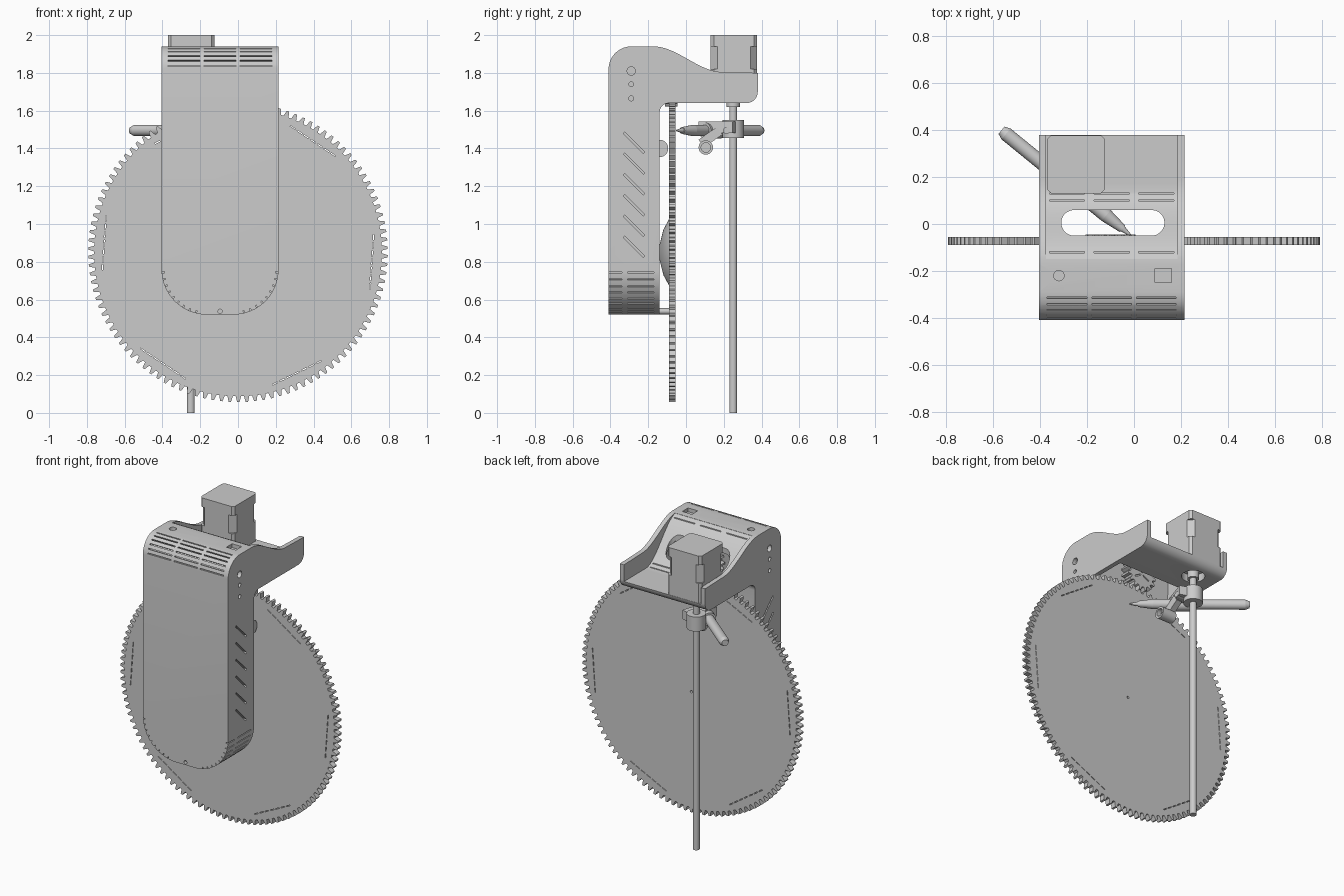
import bpy, bmesh
from math import sin, cos, pi, radians, tau
from mathutils import Matrix, Vector

if "Cube" in bpy.data.objects:
    bpy.data.objects.remove(bpy.data.objects["Cube"])

GREY = (0.6, 0.6, 0.6, 1)
grey = bpy.data.materials.new("light grey")
grey.use_nodes = True
grey.diffuse_color = GREY
grey.node_tree.nodes["Principled BSDF"].inputs["Base Color"].default_value = GREY

LEFT, RIGHT, FRONT, BACK = -0.405, 0.215, -0.41, -0.14
WALL = 0.03


def finish(name, bm):
    bmesh.ops.recalc_face_normals(bm, faces=bm.faces)
    mesh = bpy.data.meshes.new(name)
    bm.to_mesh(mesh)
    bm.free()
    mesh.materials.append(grey)
    obj = bpy.data.objects.new(name, mesh)
    bpy.context.collection.objects.link(obj)
    return obj


def select(obj):
    bpy.ops.object.select_all(action="DESELECT")
    obj.select_set(True)
    bpy.context.view_layer.objects.active = obj


def smooth(obj):
    select(obj)
    bpy.ops.object.shade_smooth_by_angle(angle=radians(35))


def prism(name, points, axis, lo, hi):
    """Extrude a closed 2D profile along one axis."""
    place = {"x": lambda u, v, w: (w, u, v),
             "y": lambda u, v, w: (u, w, v),
             "z": lambda u, v, w: (u, v, w)}[axis]
    bm = bmesh.new()
    face = bm.faces.new([bm.verts.new(place(u, v, lo)) for u, v in points])
    new = bmesh.ops.extrude_face_region(bm, geom=[face])["geom"]
    shift = Vector(place(0, 0, hi - lo))
    bmesh.ops.translate(bm, vec=shift, verts=[v for v in new if isinstance(v, bmesh.types.BMVert)])
    return finish(name, bm)


def arc(cu, cv, r, start, end, n=10):
    angles = [radians(start + (end - start) * i / n) for i in range(n + 1)]
    return [(cu + r * cos(a), cv + r * sin(a)) for a in angles]


def rod(name, a, b, r1, r2=None, sides=32):
    a, b = Vector(a), Vector(b)
    d = b - a
    bm = bmesh.new()
    turn = Matrix.Translation((a + b) / 2) @ d.to_track_quat("Z", "Y").to_matrix().to_4x4()
    bmesh.ops.create_cone(bm, cap_ends=True, segments=sides, radius1=r1,
                          radius2=r1 if r2 is None else r2, depth=d.length, matrix=turn)
    obj = finish(name, bm)
    smooth(obj)
    return obj


def add_box(bm, centre, size, angle=0, axis="Y"):
    m = Matrix.Translation(centre) @ Matrix.Rotation(angle, 4, axis) @ Matrix.Diagonal((*size, 1))
    bmesh.ops.create_cube(bm, size=1, matrix=m)


def boolean(obj, cutter, operation="DIFFERENCE"):
    select(obj)
    mod = obj.modifiers.new("cut", "BOOLEAN")
    mod.object, mod.operation, mod.solver = cutter, operation, "EXACT"
    bpy.ops.object.modifier_apply(modifier=mod.name)
    bpy.data.objects.remove(cutter)


def drop(y, depth, end):
    t = min(max((y + 0.17) / (end + 0.17), 0), 1)
    return 1.94 - depth * t * t * (3 - 2 * t)


def deck(y):
    return drop(y, 0.25, 0.15)


# Housing: side outline crossed with the round-bottomed front outline
steps = [-0.17 + 0.02 * i for i in range(19)]
side = [(FRONT, 0.4)] + arc(-0.29, 1.82, 0.12, 180, 90)
side += [(y, drop(y, 0.135, 0.19)) for y in steps] + [(0.38, 1.80)]
side += arc(0.32, 1.70, 0.06, 0, -90) + arc(-0.09, 1.59, 0.05, 90, 180) + [(BACK, 0.4)]
housing = prism("housing", side, "x", LEFT, RIGHT)
outline = arc(LEFT + 0.24, 0.76, 0.24, 180, 270, 16) + arc(RIGHT - 0.24, 0.76, 0.24, 270, 360, 16)
boolean(housing, prism("outline", outline + [(RIGHT, 2.2), (LEFT, 2.2)], "y", -0.6, 0.6), "INTERSECT")

# Recess above the rear deck, hollow below the sloping cover
above = [(y, deck(y)) for y in steps[1:]] + [(0.5, 1.69), (0.5, 2.1), (-0.15, 2.1)]
boolean(housing, prism("deck_recess", above, "x", LEFT + WALL, RIGHT - WALL))
below = [(BACK, 1.5)] + [(y, deck(y) - 0.035) for y in steps[2:14]] + [(0.10, 1.5)]
boolean(housing, prism("hollow", below, "x", LEFT + WALL, RIGHT - WALL))

# Oval opening in the cover
oval = arc(-0.255, 0.005, 0.055, 90, 270) + arc(0.075, 0.005, 0.055, -90, 90)
boolean(housing, prism("oval_cutter", oval, "z", 1.5, 2.1))

# Vents on the shoulder, top, sides and rounded bottom
bm = bmesh.new()
thirds = [-0.285, -0.095, 0.095]
for x in thirds:
    for deg in range(8, 90, 14):
        a = radians(deg)
        add_box(bm, (x, -0.29 - 0.12 * cos(a), 1.82 + 0.12 * sin(a)), (0.17, 0.03, 0.007), -a, "X")
    add_box(bm, (x, -0.12, deck(-0.12)), (0.15, 0.006, 0.03))
    for y in (0.10, 0.13):
        add_box(bm, (x, y, deck(y)), (0.15, 0.006, 0.025))
for x in (LEFT, RIGHT):
    for i in range(6):
        add_box(bm, (x, -0.275, 0.88 + 0.11 * i), (0.05, 0.011, 0.15), radians(45), "X")
for cx, sign in ((LEFT + 0.24, -1), (RIGHT - 0.24, 1)):
    for deg in range(4, 80, 9):
        a = radians(deg)
        for y, length in ((-0.40, 0.12), (-0.24, 0.14)):
            add_box(bm, (cx + sign * 0.24 * cos(a), y, 0.76 - 0.24 * sin(a)),
                    (0.03, length, 0.006), sign * a)
add_box(bm, (0.125, -0.22, 1.94), (0.07, 0.06, 0.05))
boolean(housing, finish("vent_cutter", bm))

# Round holes
for z, r in ((1.81, 0.022), (1.74, 0.013), (1.665, 0.013)):
    for x in (LEFT, RIGHT):
        boolean(housing, rod("hole", (x - 0.025, -0.29, z), (x + 0.025, -0.29, z), r))
boolean(housing, rod("hole", (-0.32, -0.22, 1.9), (-0.32, -0.22, 2), 0.022))
boolean(housing, rod("hole", (-0.095, -0.45, 0.538), (-0.095, -0.38, 0.538), 0.011))
boolean(housing, rod("hole", (-0.25, 0.25, 1.6), (-0.25, 0.25, 1.72), 0.07))
smooth(housing)


# Gear wheels
def gear(name, x, z, root, tip, teeth, y0, y1):
    points = []
    for i in range(teeth):
        for f, r in ((0, root), (0.22, root), (0.4, tip), (0.68, tip), (0.88, root)):
            a = tau * (i + f) / teeth
            points.append((x + r * cos(a), z + r * sin(a)))
    return prism(name, points, "y", y0, y1)


DISC_Z = 0.85
disc = gear("large_gear", 0, DISC_Z, 0.762, 0.793, 110, -0.09, -0.055)
bm = bmesh.new()
for k in range(6):
    a = radians(60 * k - 4)
    for j in range(-3, 4):
        s = 0.043 * j
        add_box(bm, (0.71 * cos(a) - s * sin(a), -0.07, DISC_Z + 0.71 * sin(a) + s * cos(a)),
                (0.005, 0.1, 0.03), -a)
boolean(disc, finish("slit_cutter", bm))
boolean(disc, rod("hole", (0, -0.07, DISC_Z), (0, 0, DISC_Z), 0.008))
rod("gear_hub", (0, -0.09, DISC_Z), (0, -0.12, DISC_Z), 0.175, 0.12, 48)
rod("gear_hub_cap", (0, -0.12, DISC_Z), (0, BACK, DISC_Z), 0.12, 0.04, 48)

pinion = gear("pinion", -0.1, 1.73, 0.085, 0.107, 15, -0.11, -0.045)
rod("pinion_shaft", (-0.1, -0.15, 1.73), (-0.1, -0.10, 1.73), 0.03)
bm = bmesh.new()
for k in range(3):
    a = tau * k / 3 + pi / 2
    add_box(bm, (-0.1 + 0.035 * cos(a), -0.045, 1.73 + 0.035 * sin(a)), (0.05, 0.02, 0.009), -a)
boolean(pinion, finish("spoke_cutter", bm))

# Guide rollers and side knob behind the housing
rod("bottom_roller", (-0.095, -0.15, 0.538), (-0.095, -0.09, 0.538), 0.016)
for x, name in ((RIGHT - 0.05, "right_knob"), (LEFT + 0.05, "left_knob")):
    rod(name, (x - 0.04, BACK, 1.4), (x + 0.04, BACK, 1.4), 0.046)


# Motor: square end caps around a body with cut corners
def block(name, chamfer, z0, z1, half=0.123):
    h, c = half, chamfer
    corner = [(h, -h + c), (h, h - c)]
    points = []
    for k in range(4):
        q, s = round(cos(k * pi / 2)), round(sin(k * pi / 2))
        points += [(-0.247 + u * q - v * s, 0.254 + u * s + v * q) for u, v in corner]
    return prism(name, points, "z", z0, z1)


block("motor_base", 0.016, 1.69, 1.82)
block("motor_body", 0.035, 1.82, 1.94)
block("motor_cap", 0.016, 1.94, 2.0)
rod("coupling", (-0.25, 0.25, 1.62), (-0.25, 0.25, 1.7), 0.035)
rod("lead_rod", (-0.25, 0.25, 0), (-0.25, 0.25, 1.69), 0.021)

# Pen and its clamp on the rod
back_end, tip = Vector((-0.553, 0.39, 1.495)), Vector((-0.01, -0.052, 1.495))
along = (tip - back_end).normalized()
at = lambda d: back_end + along * d
length = (tip - back_end).length
rod("pen_end", at(-0.015), at(0.01), 0.02, 0.03)
rod("pen_barrel", at(0.01), at(length - 0.14), 0.03)
rod("pen_grip", at(length - 0.14), at(length - 0.05), 0.03, 0.018)
rod("pen_point", at(length - 0.05), tip, 0.014, 0.003)
rod("rod_collar", (-0.25, 0.25, 1.455), (-0.25, 0.25, 1.55), 0.058)
rod("pen_sleeve", at(0.33), at(0.46), 0.042)
bm = bmesh.new()
add_box(bm, (-0.22, 0.17, 1.512), (0.09, 0.19, 0.06), radians(-18), "Z")
add_box(bm, (-0.19, 0.13, 1.46), (0.04, 0.12, 0.05), radians(35), "X")
finish("clamp_arm", bm)
tube = rod("clamp_tube", (-0.21, 0.105, 1.405), (-0.11, 0.105, 1.405), 0.038)
boolean(tube, rod("hole", (-0.14, 0.105, 1.405), (-0.09, 0.105, 1.405), 0.025))
smooth(tube)
rod("clamp_screw", (-0.25, 0.215, 1.495), (-0.15, 0.215, 1.495), 0.018)
